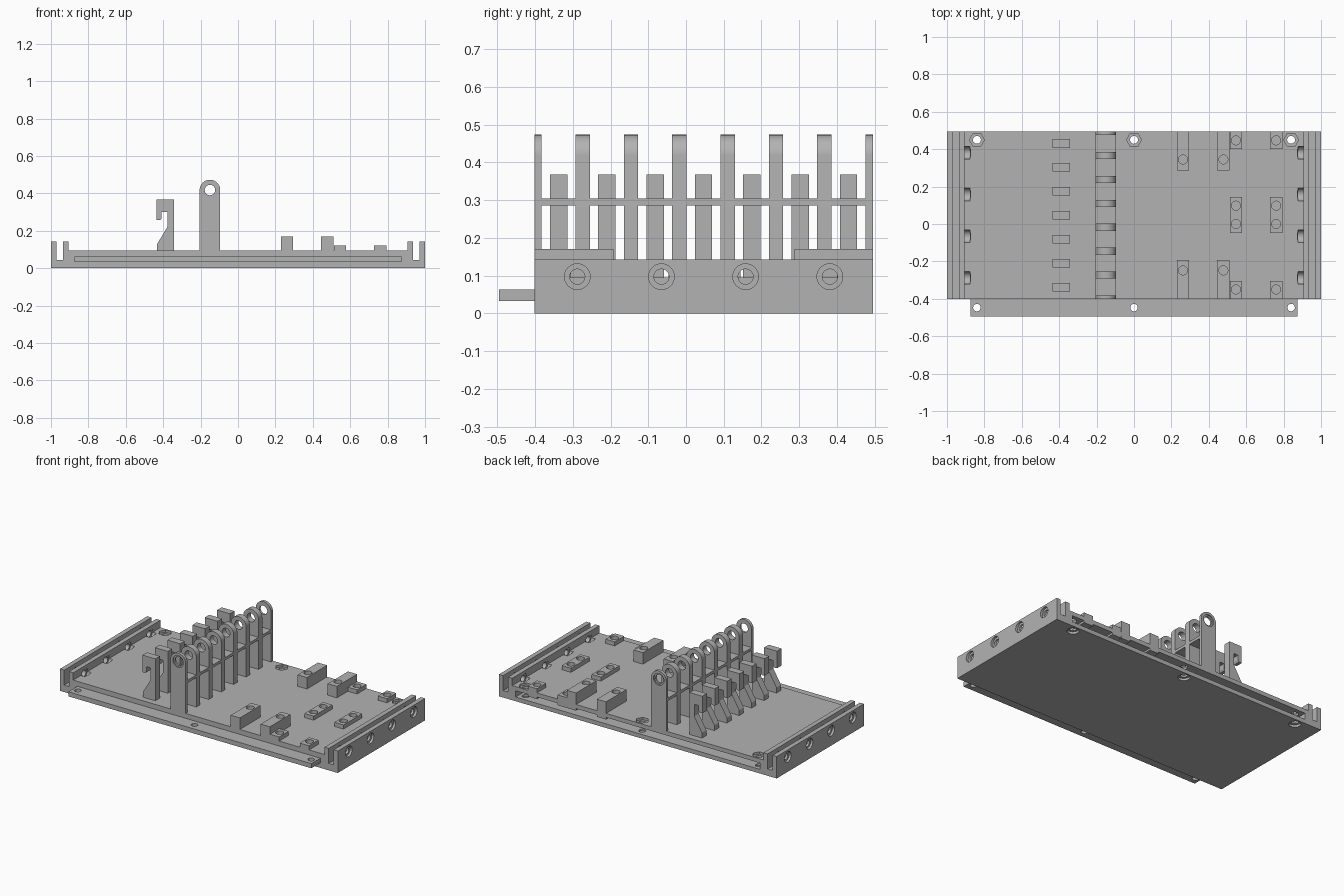
import bpy, bmesh
from math import pi, sin, cos, radians

cube = bpy.data.objects.get("Cube")
if cube:
    bpy.data.objects.remove(cube, do_unlink=True)

# One grey plastic colour
grey = bpy.data.materials.new("grey_plastic")
grey.use_nodes = True
colour = (0.45, 0.45, 0.45, 1)
grey.diffuse_color = colour
grey.node_tree.nodes["Principled BSDF"].inputs["Base Color"].default_value = colour

FRONT, BACK = -0.402, 0.495
MID = (FRONT + BACK) / 2
PITCH = 0.128
TOP = 0.095


def prism(name, profile, y0, y1):
    """Extrude an (x, z) outline along y."""
    bm = bmesh.new()
    face = bm.faces.new([bm.verts.new((x, y0, z)) for x, z in profile])
    ext = bmesh.ops.extrude_face_region(bm, geom=[face])
    verts = [v for v in ext["geom"] if isinstance(v, bmesh.types.BMVert)]
    bmesh.ops.translate(bm, verts=verts, vec=(0, y1 - y0, 0))
    bmesh.ops.recalc_face_normals(bm, faces=bm.faces)
    mesh = bpy.data.meshes.new(name)
    bm.to_mesh(mesh)
    bm.free()
    ob = bpy.data.objects.new(name, mesh)
    bpy.context.collection.objects.link(ob)
    mesh.materials.append(grey)
    return ob


def box(name, x0, x1, y0, y1, z0, z1):
    return prism(name, [(x0, z0), (x1, z0), (x1, z1), (x0, z1)], y0, y1)


def rod(axis, centre, radius, length, sides=32):
    rot = {"X": (0, pi / 2, 0), "Y": (pi / 2, 0, 0), "Z": (0, 0, pi / 6)}[axis]
    bpy.ops.mesh.primitive_cylinder_add(vertices=sides, radius=radius, depth=length,
                                        location=centre, rotation=rot)
    ob = bpy.context.object
    ob.name = "cutter"
    ob.hide_render = True
    ob.data.materials.append(grey)
    return ob


def cut(target, *cutters):
    """Subtract each cutter, then discard it."""
    for c in cutters:
        mod = target.modifiers.new("cut", "BOOLEAN")
        mod.operation = "DIFFERENCE"
        mod.solver = "EXACT"
        mod.object = c
        bpy.context.view_layer.objects.active = target
        bpy.ops.object.modifier_apply(modifier=mod.name)
        bpy.data.objects.remove(c, do_unlink=True)


def smooth(ob):
    bpy.ops.object.select_all(action="DESELECT")
    ob.select_set(True)
    bpy.context.view_layer.objects.active = ob
    bpy.ops.object.shade_smooth_by_angle(angle=radians(30))


# Base plate with a slotted double wall at each end
half = [(0.905, TOP), (0.905, 0.143), (0.935, 0.143), (0.935, 0.045),
        (0.97, 0.045), (0.97, 0.143), (1, 0.143), (1, 0)]
base = prism("base_plate", half + [(-x, z) for x, z in reversed(half)], FRONT, BACK)

# Groove in the back edge that takes a neighbouring tongue
cut(base, box("cutter", -0.88, 0.88, 0.395, BACK + 0.1, 0.027, 0.068))

# Bolt holes through the back edge, with hexagonal nut pockets
for x in (-0.84, 0, 0.84):
    cut(base, rod("Z", (x, 0.45, 0.05), 0.021, 0.3),
        rod("Z", (x, 0.45, TOP), 0.04, 0.03, 6),
        rod("Z", (x, 0.45, 0), 0.035, 0.03))

# Screw holes through the end walls, with counterbores and nut recesses
for side in (-1, 1):
    for i in range(4):
        y = MID + (i - 1.5) * 0.223
        cut(base, rod("X", (side * 0.96, y, 0.097), 0.02, 0.17),
            rod("X", (side * 1, y, 0.097), 0.034, 0.03),
            rod("X", (side * 0.8925, y, 0.097), 0.034, 0.03))
smooth(base)

# Joining tongue along the front
tongue = box("front_tongue", -0.875, 0.875, -0.495, FRONT, 0.033, 0.063)
for x in (-0.84, 0, 0.84):
    cut(tongue, rod("Z", (x, -0.447, 0.05), 0.02, 0.2))
smooth(tongue)

# Row of pivot posts with an eye at the top; the end posts are half as thick
PX, PZ, PR = -0.15, 0.418, 0.055
arch = [(PX + PR * cos(pi * i / 24), PZ + PR * sin(pi * i / 24)) for i in range(25)]
outline = arch + [(PX - PR, TOP), (PX + PR, TOP)]
for i in range(8):
    y = MID + (i - 3.5) * PITCH
    y0, y1 = max(y - 0.019, FRONT), min(y + 0.019, BACK)
    post = prism(f"pivot_post_{i + 1}", outline, y0, y1)
    cut(post, rod("Y", (PX, y, PZ), 0.028, 0.2))
    if i in (0, 7):
        cut(post, rod("Y", (PX, FRONT if i == 0 else BACK, PZ), 0.038, 0.016))
    smooth(post)

# Flat brace tying the posts together
box("post_brace", PX - PR, PX + PR, FRONT, BACK, 0.286, 0.304)

# Row of hooks between the posts
hook = [(-0.343, TOP), (-0.343, 0.368), (-0.435, 0.368), (-0.435, 0.257),
        (-0.415, 0.257), (-0.408, 0.268), (-0.408, 0.3), (-0.377, 0.3),
        (-0.377, 0.222), (-0.432, 0.13), (-0.432, TOP)]
for i in range(7):
    y = MID + (i - 3) * PITCH
    prism(f"hook_{i + 1}", hook, y - 0.023, y + 0.023)

# Mounting blocks with blind screw holes
def mount(name, x, y0, y1, top, holes):
    ob = box(name, x - 0.033, x + 0.033, y0, y1, TOP - 0.04, top)
    for y in holes:
        cut(ob, rod("Z", (x, y, top), 0.024, 0.12))
    smooth(ob)


for x, label in ((0.262, "inner"), (0.478, "outer")):
    mount(f"tall_mount_{label}_front", x, FRONT, -0.192, 0.17, [-0.248])
    mount(f"tall_mount_{label}_back", x, 0.287, BACK, 0.17, [0.345])
for x, label in ((0.545, "inner"), (0.76, "outer")):
    mount(f"low_mount_{label}_front", x, FRONT, -0.305, 0.122, [-0.35])
    mount(f"low_mount_{label}_middle", x, -0.047, 0.145, 0.122, [0, 0.098])
    mount(f"low_mount_{label}_back", x, 0.4, BACK, 0.122, [0.447])

# Open the base beneath the mounts so their holes stay hollow
for x, ys in ((0.262, (-0.248, 0.345)), (0.478, (-0.248, 0.345)),
              (0.545, (-0.35, 0, 0.098, 0.447)), (0.76, (-0.35, 0, 0.098, 0.447))):
    for y in ys:
        cut(base, rod("Z", (x, y, TOP), 0.024, 0.04))
